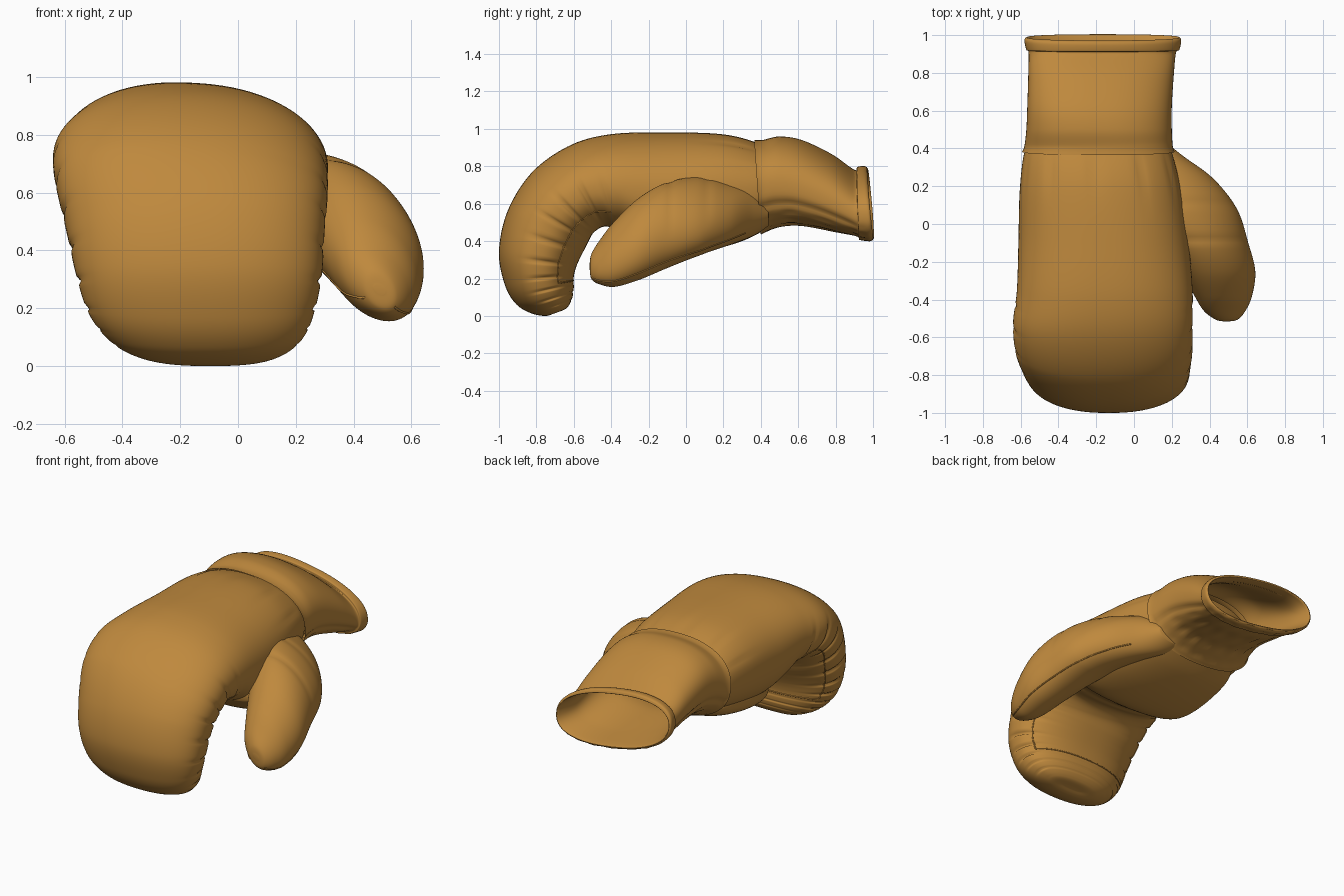
import bpy, bmesh, math
from mathutils import Vector

if "Cube" in bpy.data.objects:
    bpy.data.objects.remove(bpy.data.objects["Cube"])

leather = bpy.data.materials.new("tan_leather")
leather.diffuse_color = (0.52, 0.25, 0.047, 1)
leather.use_nodes = True
leather.node_tree.nodes["Principled BSDF"].inputs["Base Color"].default_value = leather.diffuse_color
SIDES = 96


def spline(keys, t):
    """Catmull-Rom through tuples of numbers."""
    i = min(int(t), len(keys) - 2)
    f = t - i
    k = [keys[max(0, min(len(keys) - 1, i + d))] for d in (-1, 0, 1, 2)]
    return [0.5 * (2 * b + (c - a) * f + (2 * a - 5 * b + 4 * c - d) * f * f
                   + (3 * b - a - 3 * c + d) * f ** 3) for a, b, c, d in zip(*k)]


def power(v, n):
    return math.copysign(abs(v) ** (2 / n), v)


def clamp(v):
    return min(1, max(0, v))


def bump(v, centre, width):
    return math.exp(-((v - centre) / width) ** 2)


def loft(name, keys, n, steps=10, warp=None, lean=None, caps=True):
    """Skin rings given as (top y, top z, bottom y, bottom z, x left, x right)."""
    grid = []
    for s in range((len(keys) - 1) * steps + 1):
        t = s / steps
        y1, z1, y0, z0, xl, xr = spline(keys, t)
        c = Vector(((xl + xr) / 2, (y0 + y1) / 2, (z0 + z1) / 2))
        up = Vector((0, (y1 - y0) / 2, (z1 - z0) / 2))
        side = Vector(((xr - xl) / 2, 0, -(xr - xl) / 2 * (lean(t) if lean else 0)))
        ring = []
        for j in range(SIDES):
            a = 2 * math.pi * j / SIDES
            d = side * power(math.cos(a), n) + up * power(math.sin(a), n)
            ring.append(c + d * (warp(t, a) if warp else 1))
        grid.append(ring)
    bm = bmesh.new()
    vs = [[bm.verts.new(p) for p in ring] for ring in grid]
    for r0, r1 in zip(vs, vs[1:]):
        for j in range(SIDES):
            k = (j + 1) % SIDES
            bm.faces.new((r0[j], r0[k], r1[k], r1[j]))
    if caps:
        bm.faces.new(vs[0])
        bm.faces.new(vs[-1])
    bmesh.ops.recalc_face_normals(bm, faces=bm.faces)
    me = bpy.data.meshes.new(name)
    bm.to_mesh(me)
    bm.free()
    me.materials.append(leather)
    me.shade_smooth()
    bpy.context.collection.objects.link(bpy.data.objects.new(name, me))
    return grid


def piping(name, points, r=0.004):
    """Thin stitched seam following points on a surface."""
    cu = bpy.data.curves.new(name, 'CURVE')
    cu.dimensions = '3D'
    cu.bevel_depth = r
    cu.bevel_resolution = 1
    sp = cu.splines.new('POLY')
    sp.points.add(len(points) - 1)
    for q, p in zip(sp.points, points):
        q.co = (*p, 1)
    cu.materials.append(leather)
    bpy.context.collection.objects.link(bpy.data.objects.new(name, cu))


# Mitt: back of the hand curling over into the fingers
mitt_keys = [
    (0.46, 0.88, 0.46, 0.50, -0.53, 0.16),
    (0.38, 0.925, 0.38, 0.45, -0.58, 0.20),
    (0.20, 0.97, 0.15, 0.39, -0.605, 0.25),
    (-0.10, 0.98, -0.10, 0.36, -0.612, 0.29),
    (-0.40, 0.97, -0.30, 0.43, -0.62, 0.31),
    (-0.62, 0.91, -0.42, 0.48, -0.64, 0.31),
    (-0.82, 0.77, -0.49, 0.45, -0.63, 0.31),
    (-0.95, 0.57, -0.53, 0.38, -0.595, 0.30),
    (-1.00, 0.35, -0.58, 0.28, -0.56, 0.29),
    (-0.97, 0.17, -0.60, 0.21, -0.52, 0.265),
    (-0.91, 0.065, -0.60, 0.15, -0.46, 0.23),
    (-0.83, 0.015, -0.61, 0.09, -0.38, 0.17),
    (-0.75, 0.0, -0.64, 0.04, -0.27, 0.08),
    (-0.705, 0.015, -0.69, 0.02, -0.16, -0.02),
]


def mitt_folds(t, a):
    s, c = math.sin(a), math.cos(a)
    # pleats on the sides of the curled fingers and around the fingertips
    zone = clamp(t - 4) * clamp(12 - t)
    side = max(bump(s, -0.25, 0.4) * abs(c), clamp(t - 9.3) * clamp(-s))
    f = 1 - 0.05 * zone * side * max(0, math.cos(2 * math.pi * t * 1.35)) ** 6
    # gathers running away from the cuff
    f -= 0.03 * bump(t, 1.6, 0.6) * max(0, s) * max(0, math.cos(11 * a + 1)) ** 5
    # soft crease across the palm
    return f - 0.05 * bump(t, 4.1, 0.25) * max(0, -s)


mitt = loft("mitt", mitt_keys, 2.25, 12, mitt_folds, lambda t: 0.05 * clamp(7 - t))

# Thumb
thumb_keys = [
    (0.44, 0.60, 0.44, 0.48, -0.05, 0.16),
    (0.36, 0.67, 0.36, 0.43, -0.05, 0.26),
    (0.24, 0.70, 0.24, 0.39, 0.0, 0.42),
    (0.08, 0.725, 0.08, 0.345, 0.06, 0.545),
    (-0.10, 0.70, -0.10, 0.27, 0.17, 0.605),
    (-0.25, 0.62, -0.25, 0.205, 0.25, 0.642),
    (-0.38, 0.50, -0.38, 0.165, 0.32, 0.625),
    (-0.46, 0.40, -0.46, 0.175, 0.37, 0.59),
    (-0.505, 0.33, -0.505, 0.20, 0.43, 0.55),
    (-0.515, 0.28, -0.515, 0.25, 0.47, 0.51),
]


def thumb_folds(t, a):
    up = max(0, math.sin(a))
    return 1 - 0.03 * up * (bump(t, 2.8, 0.15) + bump(t, 3.9, 0.12))


thumb = loft("thumb", thumb_keys, 2.05, 10, thumb_folds, lambda t: 0.35 * clamp(t / 3))
piping("thumb_seam", [r[int(SIDES * 0.90)] for r in thumb[14:80]])
piping("thumb_inner_seam", [r[int(SIDES * 0.62)] for r in thumb[14:80]])

# Palm heel filling the gap between thumb and palm
loft("palm_heel", [
    (0.44, 0.60, 0.44, 0.47, -0.42, 0.12),
    (0.30, 0.62, 0.30, 0.40, -0.50, 0.22),
    (0.10, 0.60, 0.10, 0.345, -0.52, 0.32),
    (-0.08, 0.58, -0.08, 0.325, -0.51, 0.35),
    (-0.18, 0.56, -0.18, 0.355, -0.47, 0.33),
    (-0.24, 0.53, -0.24, 0.43, -0.38, 0.26),
], 2.3)

# Seam around the palm patch on the inside of the fingers
lo, hi = int(SIDES * 0.58), int(SIDES * 0.92)
patch = [mitt[i][hi] for i in range(54, 112)]
patch += [mitt[112][j] for j in range(hi, lo, -1)]
patch += [mitt[i][lo] for i in range(112, 53, -1)]
piping("palm_patch_seam", patch)

# Cuff: outside, rolled rim, then the hollow inside
cuff_keys = [
    (0.365, 0.94, 0.40, 0.435, -0.592, 0.215),
    (0.41, 0.94, 0.42, 0.445, -0.58, 0.205),
    (0.50, 0.957, 0.50, 0.475, -0.57, 0.20),
    (0.62, 0.935, 0.62, 0.485, -0.565, 0.20),
    (0.78, 0.855, 0.78, 0.46, -0.56, 0.21),
    (0.90, 0.765, 0.91, 0.44, -0.558, 0.222),
    (0.915, 0.78, 0.93, 0.42, -0.57, 0.24),
    (0.95, 0.785, 0.985, 0.415, -0.58, 0.25),
    (0.968, 0.775, 1.0, 0.425, -0.575, 0.245),
    (0.96, 0.76, 0.99, 0.44, -0.56, 0.23),
    (0.85, 0.78, 0.85, 0.47, -0.535, 0.19),
    (0.60, 0.90, 0.60, 0.52, -0.535, 0.17),
    (0.47, 0.90, 0.47, 0.51, -0.53, 0.16),
]


def cuff_folds(t, a):
    # laced gathers on the underside
    under = max(0, -math.sin(a)) ** 2
    zone = clamp(t - 1) * clamp(8 - t)
    f = 1 - 0.06 * under * zone * (0.5 + 0.5 * math.cos(22 * a)) * (0.6 + 0.4 * math.cos(5 * t))
    # long fold along both sides
    low = math.asin(math.sin(a))
    return f - 0.03 * clamp(5.5 - t) * clamp(t) * bump(low, -0.35, 0.1)


loft("cuff", cuff_keys, 2.3, 8, cuff_folds,
     lambda t: 0.03 + 0.13 * clamp((t - 1) / 4) * clamp((13 - t) / 3), caps=False)
